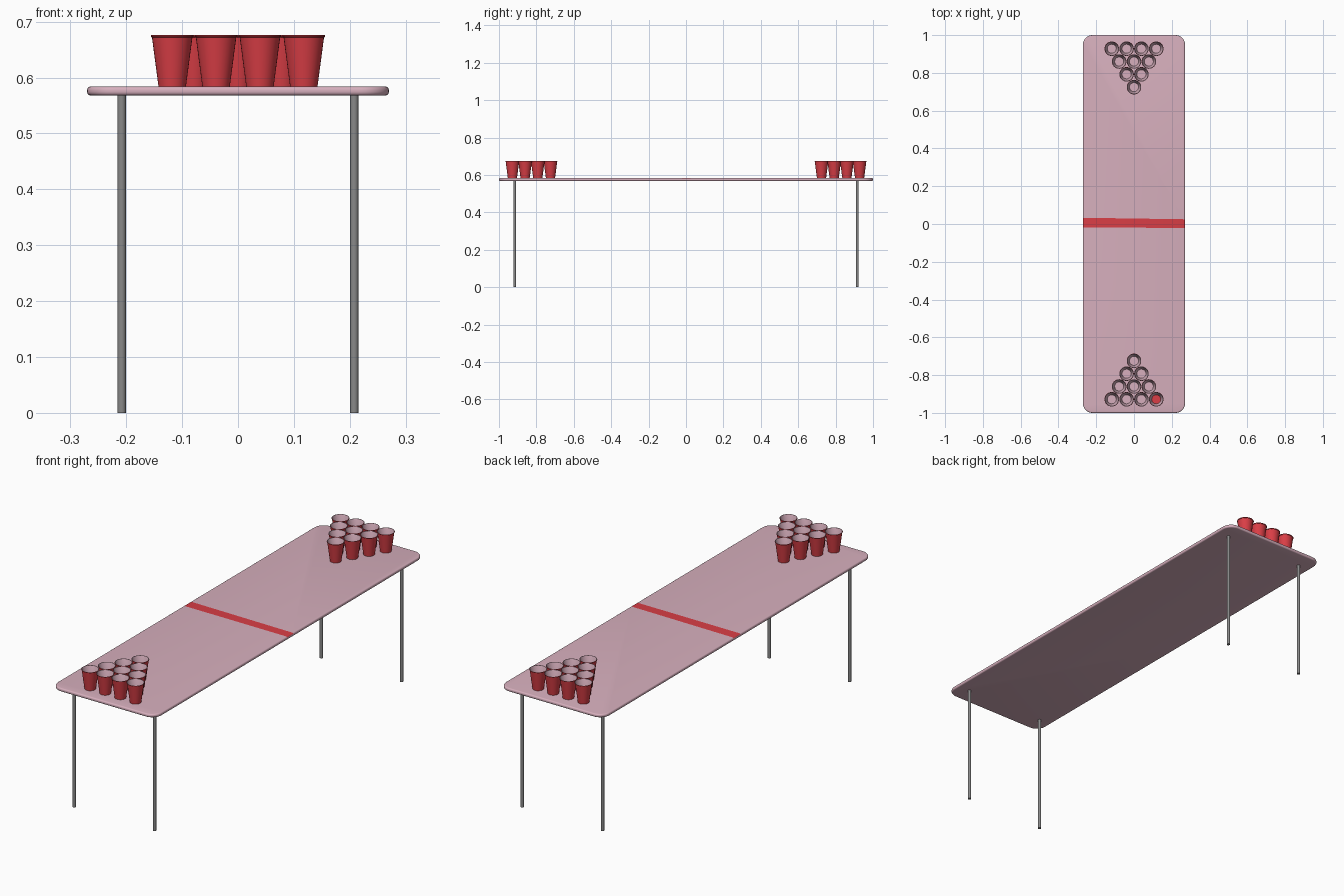
import bpy, bmesh, math
from mathutils import Vector

if "Cube" in bpy.data.objects:
    bpy.data.objects.remove(bpy.data.objects["Cube"])


def material(name, rgb):
    m = bpy.data.materials.new(name)
    m.diffuse_color = (*rgb, 1)
    m.use_nodes = True
    m.node_tree.nodes["Principled BSDF"].inputs["Base Color"].default_value = m.diffuse_color
    return m


pink = material("pale_pink", (0.68, 0.43, 0.51))
red = material("red", (0.70, 0.048, 0.061))
grey = material("leg_grey", (0.25, 0.25, 0.25))

TOP, UNDER = 0.584, 0.568


def finish(bm, name, mats):
    me = bpy.data.meshes.new(name)
    bm.to_mesh(me)
    bm.free()
    for m in mats:
        me.materials.append(m)
    ob = bpy.data.objects.new(name, me)
    bpy.context.collection.objects.link(ob)
    bpy.ops.object.select_all(action='DESELECT')
    ob.select_set(True)
    bpy.context.view_layer.objects.active = ob
    bpy.ops.object.shade_smooth_by_angle(angle=math.radians(35))
    return ob


# Table top: rounded rectangle with rounded rim
bm = bmesh.new()
W, L, R, N = 0.27, 1.0, 0.05, 10
outline = []
for k, (sx, sy) in enumerate([(1, 1), (-1, 1), (-1, -1), (1, -1)]):
    for i in range(N + 1):
        a = math.pi / 2 * (k + i / N)
        outline.append(bm.verts.new((sx * (W - R) + R * math.cos(a),
                                     sy * (L - R) + R * math.sin(a), UNDER)))
face = bm.faces.new(outline)
ext = bmesh.ops.extrude_face_region(bm, geom=[face])
bmesh.ops.translate(bm, vec=(0, 0, TOP - UNDER),
                    verts=[v for v in ext['geom'] if isinstance(v, bmesh.types.BMVert)])
bmesh.ops.recalc_face_normals(bm, faces=bm.faces)
rim = [e for e in bm.edges if abs(e.verts[0].co.z - e.verts[1].co.z) < 1e-5]
bmesh.ops.bevel(bm, geom=rim, offset=0.0065, segments=4, profile=0.5, affect='EDGES')

# Centre line: cut into the table top, slightly skewed
cuts = []
for y0, y1 in [(0.033, 0.025), (-0.018, -0.021)]:
    p = Vector((-W, y0, 0))
    n = Vector((y0 - y1, 2 * W, 0)).normalized()
    bmesh.ops.bisect_plane(bm, geom=bm.verts[:] + bm.edges[:] + bm.faces[:],
                           plane_co=p, plane_no=n)
    cuts.append((p, n))
for f in bm.faces:
    c = f.calc_center_median()
    inside = (c - cuts[0][0]).dot(cuts[0][1]) < 0 < (c - cuts[1][0]).dot(cuts[1][1])
    if inside and f.normal.z > 0.2:
        f.material_index = 1
finish(bm, "table_top", [pink, red])

# Legs
for sx, xn in ((-1, "left"), (1, "right")):
    for sy, yn in ((-1, "front"), (1, "back")):
        bm = bmesh.new()
        h = UNDER + 0.004
        bmesh.ops.create_cone(bm, cap_ends=True, segments=24, radius1=0.0075,
                              radius2=0.0075, depth=h)
        bmesh.ops.translate(bm, vec=(sx * 0.208, sy * 0.916, h / 2), verts=bm.verts)
        finish(bm, f"{yn}_{xn}_leg", [grey])

# Cup profile (radius, height), from outer base over the rim to inner floor
CUP = [(0.0245, 0), (0.0362, 0.088), (0.0378, 0.0885), (0.0384, 0.0902),
       (0.0376, 0.092), (0.0360, 0.092), (0.0350, 0.0900), (0.0238, 0.003)]
OUTER = 5      # bands before this index are the red outside
SEG = 32


def cup(name, x, y, red_floor):
    bm = bmesh.new()
    rings = [[bm.verts.new((x + r * math.cos(2 * math.pi * i / SEG),
                            y + r * math.sin(2 * math.pi * i / SEG), TOP + z))
              for i in range(SEG)] for r, z in CUP]
    for b, (lo, hi) in enumerate(zip(rings, rings[1:])):
        for i in range(SEG):
            j = (i + 1) % SEG
            f = bm.faces.new((lo[i], lo[j], hi[j], hi[i]))
            f.material_index = 0 if b < OUTER - 1 else 1
    bm.faces.new(rings[0][::-1])
    floor = bm.faces.new(rings[-1])
    floor.material_index = 0 if red_floor else 1
    finish(bm, name, [red, pink])


# Two triangles of ten cups, apex toward the centre
for sy, end in ((-1, "front"), (1, "back")):
    for row in range(4):
        count = 4 - row
        for i in range(count):
            x = (i - (count - 1) / 2) * 0.0785
            y = sy * (0.928 - row * 0.0678)
            cup(f"{end}_cup_{row + 1}_{i + 1}", x, y,
                sy < 0 and row == 0 and i == 3)
